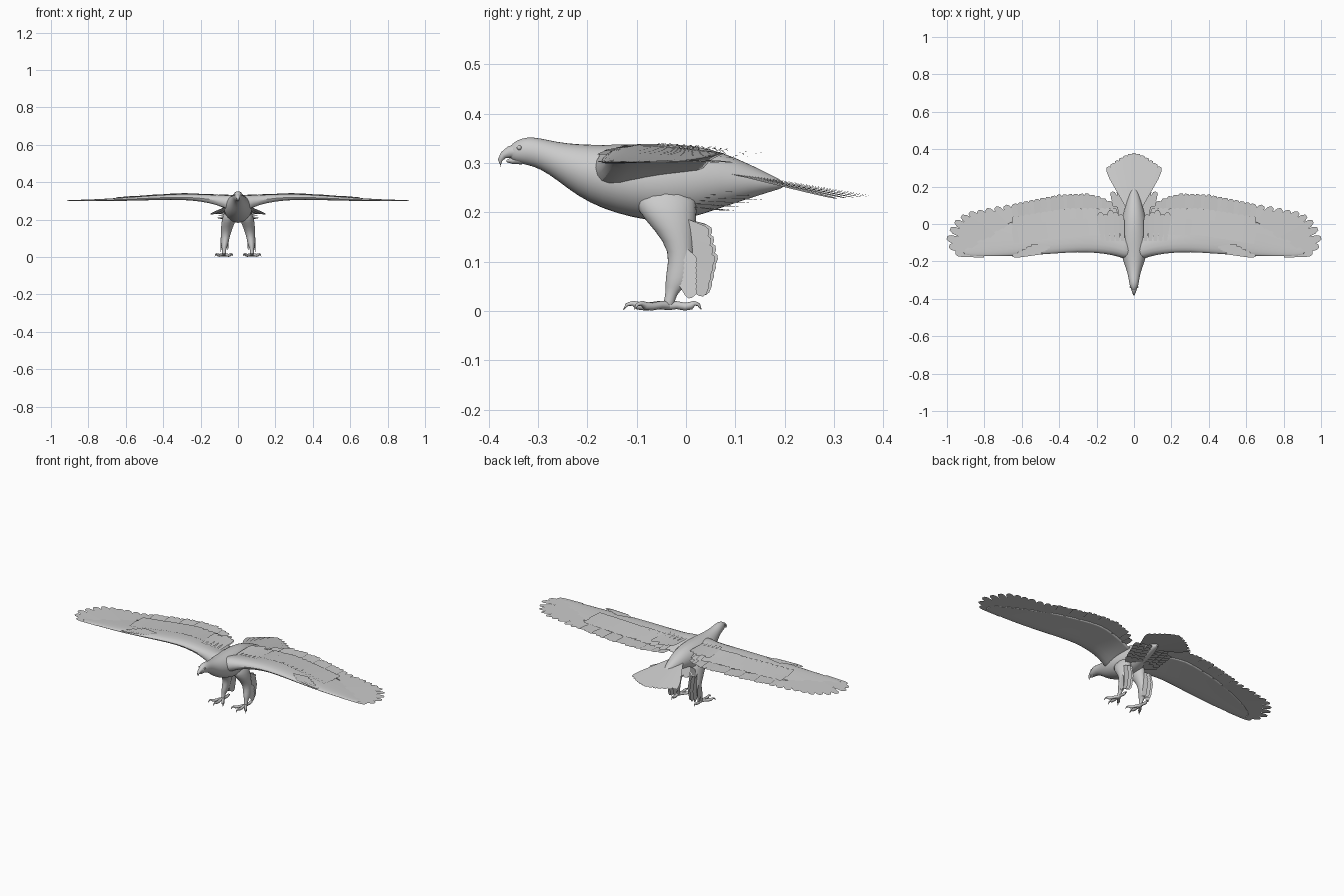
import bpy, bmesh, math
from mathutils import Vector

if "Cube" in bpy.data.objects:
    bpy.data.objects.remove(bpy.data.objects["Cube"])

grey = bpy.data.materials.new("plumage_grey")
grey.diffuse_color = (0.6, 0.6, 0.6, 1)
grey.use_nodes = True
grey.node_tree.nodes["Principled BSDF"].inputs["Base Color"].default_value = grey.diffuse_color


def finish(bm, name, mirror=False, smooth=True, subsurf=0):
    if smooth:
        bmesh.ops.recalc_face_normals(bm, faces=bm.faces)
    me = bpy.data.meshes.new(name)
    bm.to_mesh(me)
    bm.free()
    me.materials.append(grey)
    ob = bpy.data.objects.new(name, me)
    bpy.context.collection.objects.link(ob)
    if smooth:
        me.shade_smooth()
        me.set_sharp_from_angle(angle=math.radians(50))
    if subsurf:
        s = ob.modifiers.new("Subdivision", 'SUBSURF')
        s.levels = s.render_levels = subsurf
    if mirror:
        ob.modifiers.new("Mirror", 'MIRROR').use_clip = False
    return ob


def loft(bm, rings):
    rows = [[bm.verts.new(p) for p in r] for r in rings]
    n = len(rows[0])
    for a, b in zip(rows, rows[1:]):
        for i in range(n):
            j = (i + 1) % n
            bm.faces.new((a[i], a[j], b[j], b[i]))
    bm.faces.new(rows[0][::-1])
    bm.faces.new(rows[-1])


def ellipse(c, u, v, n=12):
    c, u, v = Vector(c), Vector(u), Vector(v)
    return [c + u * math.cos(a) + v * math.sin(a)
            for a in (2 * math.pi * i / n for i in range(n))]


def tube(bm, pts, radii, n=8):
    """Round tube along a path."""
    pts = [Vector(p) for p in pts]
    rings = []
    for i, p in enumerate(pts):
        d = (pts[min(i + 1, len(pts) - 1)] - pts[max(i - 1, 0)]).normalized()
        side = d.cross(Vector((0, 0, 1)))
        side = side.normalized() if side.length > 0.05 else Vector((1, 0, 0))
        up = side.cross(d)
        rings.append(ellipse(p, side * radii[i], up * radii[i], n))
    loft(bm, rings)


def feather(bm, base, tip, width, root=0.5, side=None):
    """Flat blade with a tapered root and rounded tip."""
    base, tip = Vector(base), Vector(tip)
    d = tip - base
    s = Vector(side) if side else d.cross(Vector((0, 0, 1)))
    s = s.normalized() * width / 2
    prev = None
    for t, w in ((0, root), (0.35, (1 + root) / 2), (0.75, 1), (0.93, 0.85), (1, 0.4)):
        p = base + d * t
        cur = (bm.verts.new(p - s * w), bm.verts.new(p + s * w))
        if prev:
            bm.faces.new((prev[0], prev[1], cur[1], cur[0]))
        prev = cur


def interp(table, x):
    for a, b in zip(table, table[1:]):
        if x <= b[0]:
            f = max(0, (x - a[0]) / (b[0] - a[0]))
            return [p + (q - p) * f for p, q in zip(a[1:], b[1:])]
    return list(table[-1][1:])


# Body with neck and head: y, top, bottom, half width
bm = bmesh.new()
body = ((-0.358, .334, .308, .010), (-0.345, .346, .301, .018), (-0.322, .354, .296, .025),
        (-0.295, .351, .288, .029), (-0.26, .343, .264, .036), (-0.22, .339, .232, .050),
        (-0.17, .338, .206, .068), (-0.11, .340, .188, .078), (-0.05, .341, .178, .078),
        (0.01, .338, .186, .070), (0.07, .325, .208, .055), (0.13, .298, .228, .038),
        (0.175, .275, .243, .020), (0.20, .262, .25, .006))
loft(bm, [ellipse((0, y, (t + b) / 2), (w, 0, 0), (0, 0, (t - b) / 2), 16) for y, t, b, w in body])
finish(bm, "body", subsurf=1)

# Hooked beak and lower jaw
bm = bmesh.new()
tube(bm, ((0, -.342, .323), (0, -.358, .322), (0, -.370, .316), (0, -.3765, .306), (0, -.376, .293)),
     (.017, .0125, .008, .005, .001), 10)
finish(bm, "upper_beak")
bm = bmesh.new()
tube(bm, ((0, -.335, .309), (0, -.352, .305), (0, -.364, .304)), (.012, .007, .002))
finish(bm, "lower_beak")
bm = bmesh.new()
bmesh.ops.create_uvsphere(bm, u_segments=12, v_segments=8, radius=.005)
bmesh.ops.translate(bm, verts=bm.verts, vec=(.0185, -.338, .331))
finish(bm, "eye", mirror=True)

# Wing arm: x, leading y, trailing y, centre z, thickness
wing = ((0, -.205, .03, .283, .11), (.06, -.187, .04, .288, .098), (.11, -.169, .05, .303, .066),
        (.2, -.157, .07, .315, .048), (.3, -.153, .09, .321, .04), (.42, -.161, .07, .317, .034),
        (.55, -.170, .05, .311, .026), (.7, -.175, 0, .304, .016), (.85, -.175, -.07, .302, .008),
        (.92, -.163, -.12, .302, .004))
upper = ((0, 0), (.05, .33), (.2, .5), (.5, .36), (1, .04))
lower = ((1, -.04), (.5, -.2), (.2, -.4), (.05, -.33))
bm = bmesh.new()
loft(bm, [[Vector((x, le + (te - le) * t, z + h * th)) for t, h in upper + lower]
          for x, le, te, z, th in wing])
finish(bm, "wing_arm", mirror=True, subsurf=1)


def wing_top(x, y, lift=0.004):
    le, te, z, th = interp(wing, x)
    t = min(1, max(0, (y - le) / (te - le)))
    return Vector((x, y, z + interp(upper, t)[0] * th + lift))


# Secondary flight feathers along the trailing edge
trail = ((.08, .07), (.12, .115), (.18, .145), (.25, .163), (.4, .157), (.55, .127), (.7, .095), (.8, .075))
bm = bmesh.new()
for i in range(19):
    x = .10 + .0285 * i
    tx = x + .004 + .0012 * i
    z = interp(wing, x)[2]
    feather(bm, (x, -.03, z), (tx, interp(trail, tx)[0], interp(wing, tx)[2] + .002 * (i % 3)), .042, .8)
finish(bm, "secondary_feathers", mirror=True, smooth=False)

# Primary feathers fanned at the wing tip
tips = ((.955, -.152), (.988, -.118), (1.0, -.073), (.982, -.025), (.957, .013), (.922, .043),
        (.88, .061), (.835, .069), (.79, .079), (.74, .089), (.69, .098))
bm = bmesh.new()
for j, (tx, ty) in enumerate(tips):
    feather(bm, (.80 - .023 * j, -.163 + .011 * j, .304 + .0006 * j),
            (tx, ty, .3015 + .0012 * (j % 3)), .044, .7)
finish(bm, "primary_feathers", mirror=True, smooth=False)

# Covert rows on top of the wing, with longer shoulder feathers
bm = bmesh.new()
for row, (y0, y1, n) in enumerate(((-.01, .085, 18), (-.06, .03, 18))):
    for i in range(n):
        x = .10 + .031 * i
        drop = max(0, x - .35) * .16
        feather(bm, wing_top(x, y0 - drop), wing_top(x + .01, y1 - drop, .006), .038, .8)
for i in range(5):
    x = .06 + .027 * i
    feather(bm, wing_top(x, -.09, .003), (x + .012, .05 + .012 * (i % 3), .334), .036)
finish(bm, "wing_coverts", mirror=True, smooth=False)

# Small thumb feathers at the wrist
bm = bmesh.new()
for i in range(5):
    feather(bm, wing_top(.45 + .012 * i, -.125 - .008 * i),
            wing_top(.55 + .025 * i, -.115 - .014 * i, .009), .022)
finish(bm, "thumb_feathers", mirror=True, smooth=False)

# Tail fan
bm = bmesh.new()
for i in range(13):
    t = (i - 6) / 6
    feather(bm, (.035 * t, .09, .283 - .004 * abs(t)),
            (.14 * t, .38 - .075 * abs(t) ** 1.5, .231 - .003 * abs(t) + .004 * (1 - abs(t))), .04, .4)
finish(bm, "tail_feathers", smooth=False)

# Flank and under-tail feathers
bm = bmesh.new()
for k in range(6):
    for i in range(3):
        x = .015 + .02 * i
        feather(bm, (x, .01 + .008 * k, .212 + .006 * k),
                (x + .012 + .016 * i + .004 * k, .10 + .019 * k - .012 * i, .204 + .0075 * k), .034, .6)
finish(bm, "flank_feathers", mirror=True, smooth=False)

# Thigh and shin: z, x, y, half width, half depth
bm = bmesh.new()
leg = ((.25, .040, -.045, .034, .07), (.20, .048, -.038, .040, .062), (.165, .058, -.022, .034, .043),
       (.12, .066, -.007, .025, .026), (.08, .070, -.012, .021, .029), (.055, .073, -.017, .017, .026),
       (.042, .074, -.027, .011, .014), (.022, .075, -.034, .010, .011), (.006, .075, -.035, .011, .012))
loft(bm, [ellipse((x, y, z), (a, 0, 0), (0, b, 0)) for z, x, y, a, b in leg])
finish(bm, "leg", mirror=True, subsurf=1)

# Trailing feathers behind each leg
bm = bmesh.new()
for k in range(7):
    z = .165 - .018 * k
    for s in (-1, 0, 1):
        reach = .062 - .004 * abs(k - 3) - .006 * abs(s)
        feather(bm, (.066 + .010 * s, -.002, z + .008), (.068 + .016 * s, reach, z - .012 - .003 * s),
                .036, .8, side=(.1 * s, .4, 1))
    feather(bm, (.085, -.012, z * .6 + .03), (.093, .016, z * .6 - .004), .026, .6, side=(0, 1, .8))
finish(bm, "leg_feathers", mirror=True, smooth=False)

# Toes with curved claws
bm = bmesh.new()
for ang, length in ((-35, .085), (0, .092), (35, .085), (180, .066)):
    a = math.radians(ang)
    pts = [(.075 + math.sin(a) * length * d, -.035 - math.cos(a) * length * d, z)
           for d, z in ((0, .011), (.25, .012), (.5, .009), (.68, .011), (.80, .016), (.92, .013), (1, .003))]
    tube(bm, pts, (.009, .008, .008, .008, .005, .0035, .0008))
finish(bm, "toes", mirror=True)
